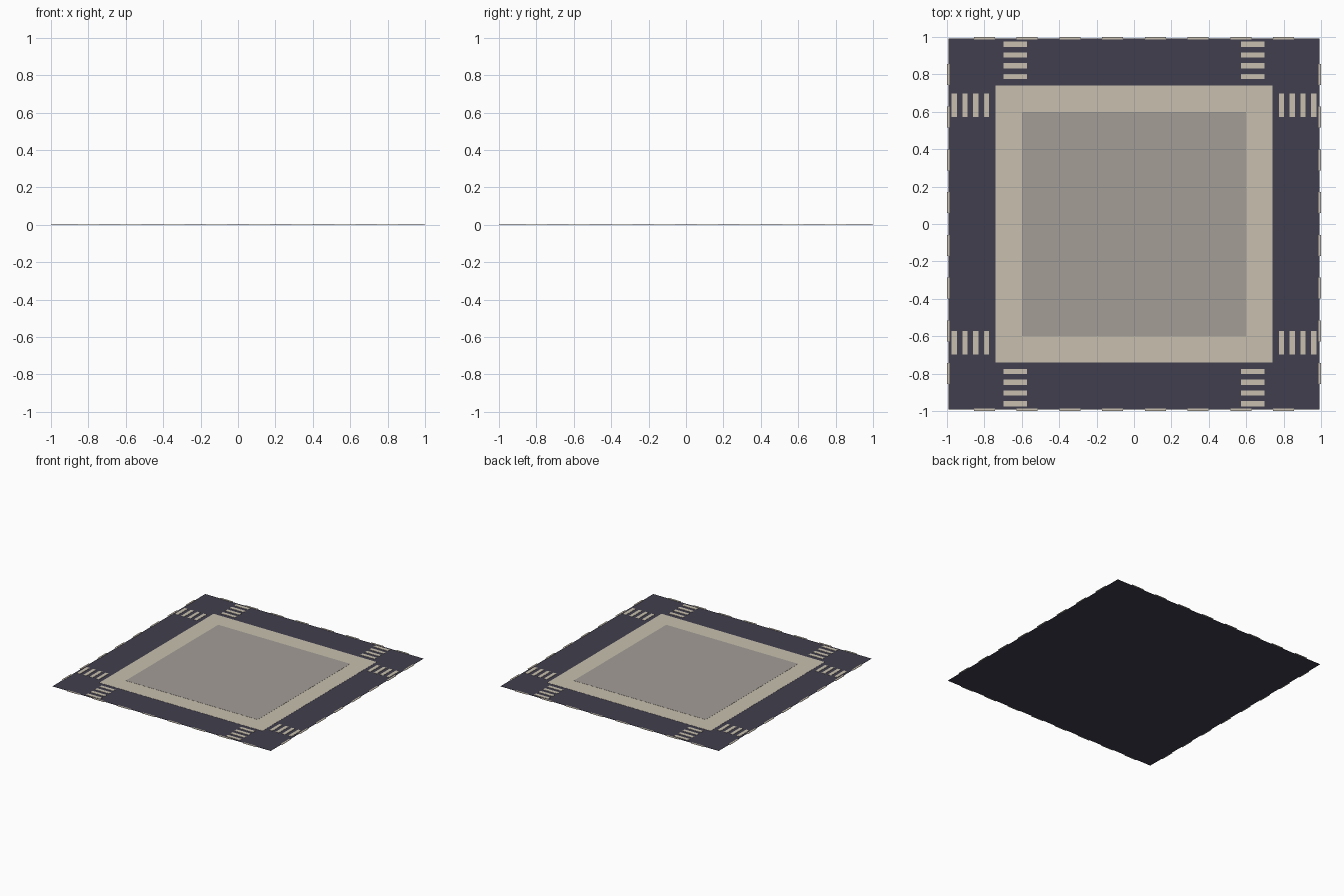
import bpy, bmesh
from mathutils import Matrix

if "Cube" in bpy.data.objects:
    bpy.data.objects.remove(bpy.data.objects["Cube"])


def material(name, rgb):
    m = bpy.data.materials.new(name)
    m.diffuse_color = (*rgb, 1)
    m.use_nodes = True
    m.node_tree.nodes["Principled BSDF"].inputs["Base Color"].default_value = m.diffuse_color
    return m


asphalt = material("dark asphalt", (0.052, 0.049, 0.074))
paving = material("pale paving", (0.58, 0.53, 0.43))
paint = material("road paint", (0.58, 0.53, 0.43))
ground = material("grey ground", (0.37, 0.34, 0.305))


def slabs(name, rects, z0, z1, mat):
    """Thin slabs given as (centre x, centre y, size x, size y)."""
    bm = bmesh.new()
    for x, y, sx, sy in rects:
        mx = Matrix.Translation((x, y, (z0 + z1) / 2)) @ Matrix.Diagonal((sx, sy, z1 - z0, 1))
        bmesh.ops.create_cube(bm, size=1, matrix=mx)
    me = bpy.data.meshes.new(name)
    bm.to_mesh(me)
    bm.free()
    me.materials.append(mat)
    ob = bpy.data.objects.new(name, me)
    bpy.context.collection.objects.link(ob)
    return ob


# Road, pavement and building plot, stacked in very thin layers
slabs("road", [(0, 0, 1.984, 1.984)], 0, 0.001, asphalt)
slabs("pavement", [(0, 0, 1.482, 1.482)], 0.001, 0.002, paving)
slabs("plot", [(0, 0, 1.2, 1.2)], 0.002, 0.003, ground)

# Lane dashes straddling the road edges
dashes = []
for i in range(8):
    t = (i - 3.5) * 0.2285
    for s in (-1, 1):
        dashes += [(t, s * 0.993, 0.112, 0.014), (s * 0.993, t, 0.014, 0.112)]
slabs("lane_dashes", dashes, 0.0002, 0.003, paint)

# Zebra crossings: two beside every corner
stripes = []
for i in range(4):
    d = 0.789 + i * 0.0572
    for sx in (-1, 1):
        for sy in (-1, 1):
            stripes += [(sx * 0.635, sy * d, 0.128, 0.028), (sx * d, sy * 0.635, 0.028, 0.128)]
slabs("crossing_stripes", stripes, 0.0002, 0.003, paint)
